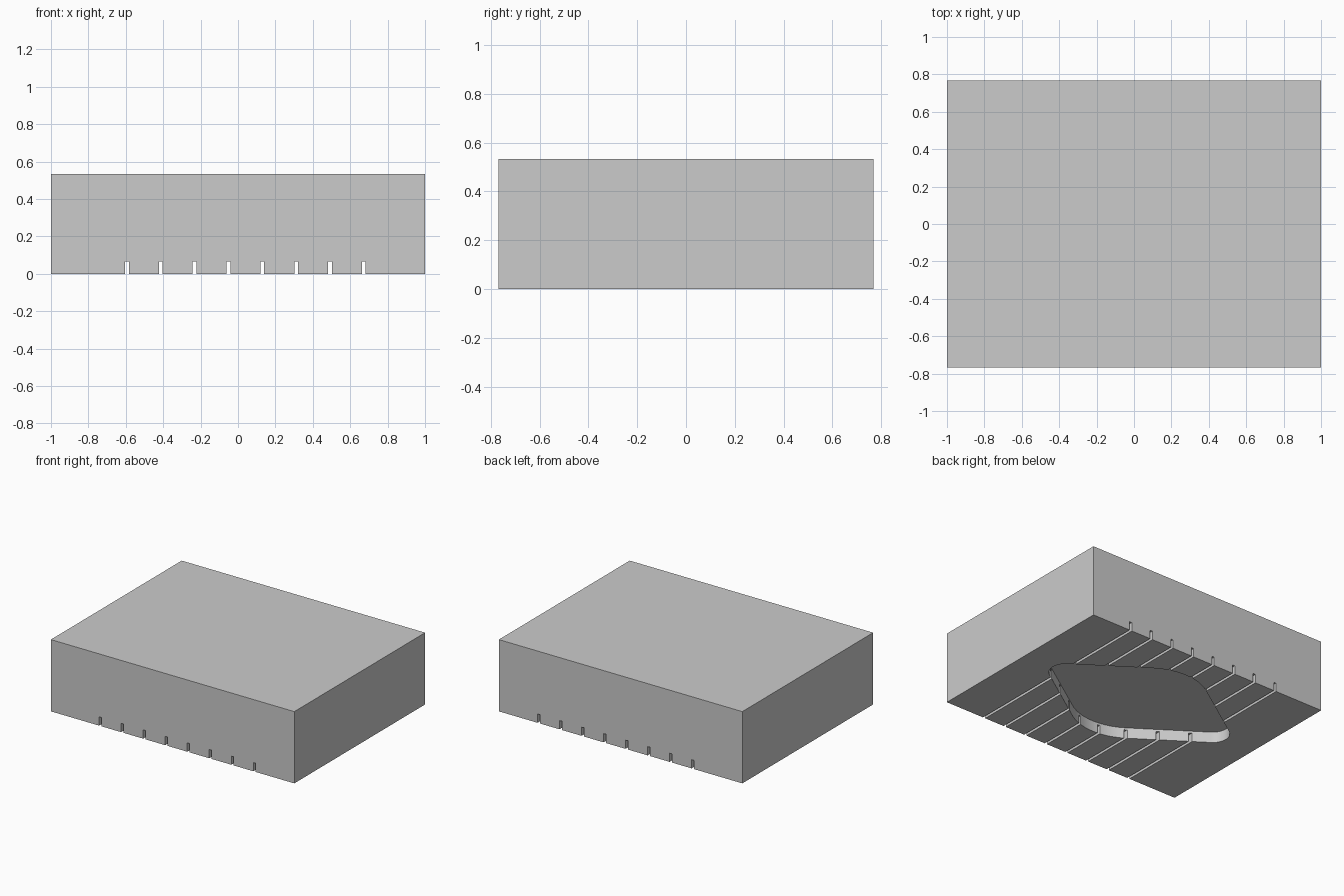
import bpy, bmesh, math
from mathutils import Vector, Matrix

cube = bpy.data.objects.get("Cube")
if cube:
    bpy.data.objects.remove(cube, do_unlink=True)

LENGTH, DEPTH, HEIGHT = 2.0, 1.535, 0.533
SLOT_W, SLOT_H, SLOT_COUNT = 0.02, 0.065, 8
SLOT_FIRST, SLOT_STEP = -0.594, 0.181
POCKET_H, POCKET_Y = 0.08, 0.055

grey = bpy.data.materials.new("plain_grey")
grey.diffuse_color = (0.6, 0.6, 0.6, 1)
grey.use_nodes = True
grey.node_tree.nodes["Principled BSDF"].inputs["Base Color"].default_value = (0.6, 0.6, 0.6, 1)


def add_object(name, bm):
    bmesh.ops.recalc_face_normals(bm, faces=bm.faces)
    mesh = bpy.data.meshes.new(name)
    bm.to_mesh(mesh)
    bm.free()
    mesh.materials.append(grey)
    obj = bpy.data.objects.new(name, mesh)
    bpy.context.collection.objects.link(obj)
    return obj


def add_box(bm, size, centre):
    matrix = Matrix.Translation(centre) @ Matrix.Diagonal((*size, 1))
    bmesh.ops.create_cube(bm, size=1, matrix=matrix)


def arc(cx, cy, radius, start, end, steps):
    angles = [math.radians(start + (end - start) * i / steps) for i in range(steps + 1)]
    return [(cx + radius * math.cos(a), cy + radius * math.sin(a)) for a in angles]


def cut(target, cutter):
    cutter.hide_render = True
    mod = target.modifiers.new("cut", 'BOOLEAN')
    mod.operation, mod.solver, mod.object = 'DIFFERENCE', 'EXACT', cutter
    bpy.context.view_layer.objects.active = target
    bpy.ops.object.modifier_apply(modifier=mod.name)
    bpy.data.objects.remove(cutter, do_unlink=True)


# Solid block
bm = bmesh.new()
add_box(bm, (LENGTH, DEPTH, HEIGHT), (0, 0, HEIGHT / 2))
block = add_object("block", bm)

# Rounded diamond pocket in the underside
slope = 34.5
wide_r, tip_r = 0.42, 0.115
wide_y = 0.49 - wide_r
tip_x = 0.76 - tip_r
normal = 90 - slope
outline = (arc(tip_x, 0, tip_r, -normal, normal, 16)
           + arc(0, wide_y, wide_r, normal, 180 - normal, 16)
           + arc(-tip_x, 0, tip_r, 180 - normal, 180 + normal, 16)
           + arc(0, -wide_y, wide_r, 180 + normal, 360 - normal, 16))
bm = bmesh.new()
face = bm.faces.new([bm.verts.new((x, y + POCKET_Y, -0.1)) for x, y in outline])
lifted = bmesh.ops.extrude_face_region(bm, geom=[face])["geom"]
bmesh.ops.translate(bm, vec=Vector((0, 0, POCKET_H + 0.1)),
                    verts=[v for v in lifted if isinstance(v, bmesh.types.BMVert)])
cut(block, add_object("pocket_cutter", bm))

# Row of narrow slots running front to back
bm = bmesh.new()
for i in range(SLOT_COUNT):
    add_box(bm, (SLOT_W, DEPTH + 0.2, SLOT_H + 0.1),
            (SLOT_FIRST + i * SLOT_STEP, 0, (SLOT_H - 0.1) / 2))
cut(block, add_object("slot_cutter", bm))

# Smooth the pocket's curved wall, keep every other edge crisp
bpy.ops.object.select_all(action='DESELECT')
block.select_set(True)
bpy.context.view_layer.objects.active = block
bpy.ops.object.shade_smooth_by_angle(angle=math.radians(30))
